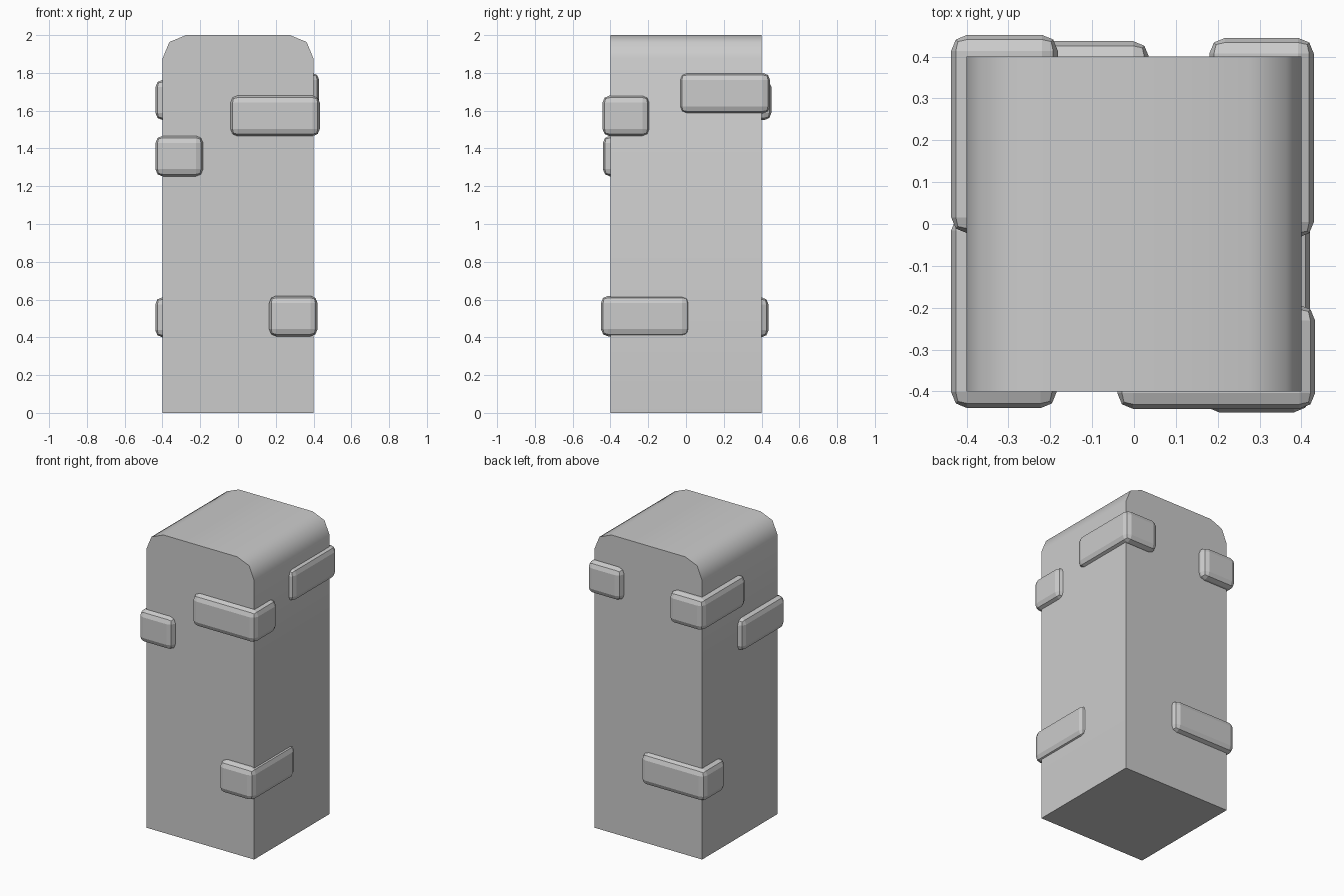
import bpy, bmesh, math

if "Cube" in bpy.data.objects:
    bpy.data.objects.remove(bpy.data.objects["Cube"])


def bevel(obj, width, segments):
    mod = obj.modifiers.new("bevel", 'BEVEL')
    mod.width = width
    mod.segments = segments
    mod.limit_method = 'NONE'


def brick(name, x, y, z):
    """Rounded block given by its (min, max) range on each axis."""
    bpy.ops.mesh.primitive_cube_add(size=1, location=[sum(r) / 2 for r in (x, y, z)])
    obj = bpy.context.object
    obj.name = name
    size = [r[1] - r[0] for r in (x, y, z)]
    for v in obj.data.vertices:
        v.co = [c * s for c, s in zip(v.co, size)]
    bevel(obj, 0.038, 2)
    return obj


# Pillar: front profile with two-step rounded shoulders, extruded front to back
H, W, R = 2.0, 0.4, 0.125
arc = [(W - R + R * math.cos(a), H - R + R * math.sin(a))
       for a in (0, math.pi / 4, math.pi / 2)]
right = [(W, 0)] + arc
profile = right + [(-x, z) for x, z in reversed(right)]
bm = bmesh.new()
face = bm.faces.new([bm.verts.new((x, -W, z)) for x, z in profile])
ext = bmesh.ops.extrude_face_region(bm, geom=[face])
bmesh.ops.translate(bm, vec=(0, 2 * W, 0),
                    verts=[g for g in ext["geom"] if isinstance(g, bmesh.types.BMVert)])
bmesh.ops.recalc_face_normals(bm, faces=bm.faces)
mesh = bpy.data.meshes.new("pillar")
bm.to_mesh(mesh)
bm.free()
pillar = bpy.data.objects.new("pillar", mesh)
bpy.context.collection.objects.link(pillar)
bpy.context.view_layer.objects.active = pillar
pillar.select_set(True)
bpy.ops.object.shade_smooth_by_angle(angle=math.radians(60))

# Bricks wrapping the vertical corners
brick("front_right_upper_brick", (-0.04, 0.433), (-0.442, -0.193), (1.465, 1.68))
brick("front_right_lower_brick", (0.165, 0.421), (-0.45, 0.018), (0.405, 0.62))
brick("back_right_upper_brick", (0.18, 0.43), (-0.033, 0.445), (1.585, 1.8))
brick("front_left_upper_brick", (-0.437, -0.185), (-0.44, 0.023), (1.252, 1.467))
brick("back_left_upper_brick", (-0.437, -0.182), (-0.022, 0.452), (1.55, 1.763))
brick("back_left_lower_brick", (-0.438, 0.036), (0.195, 0.437), (0.4, 0.612))
